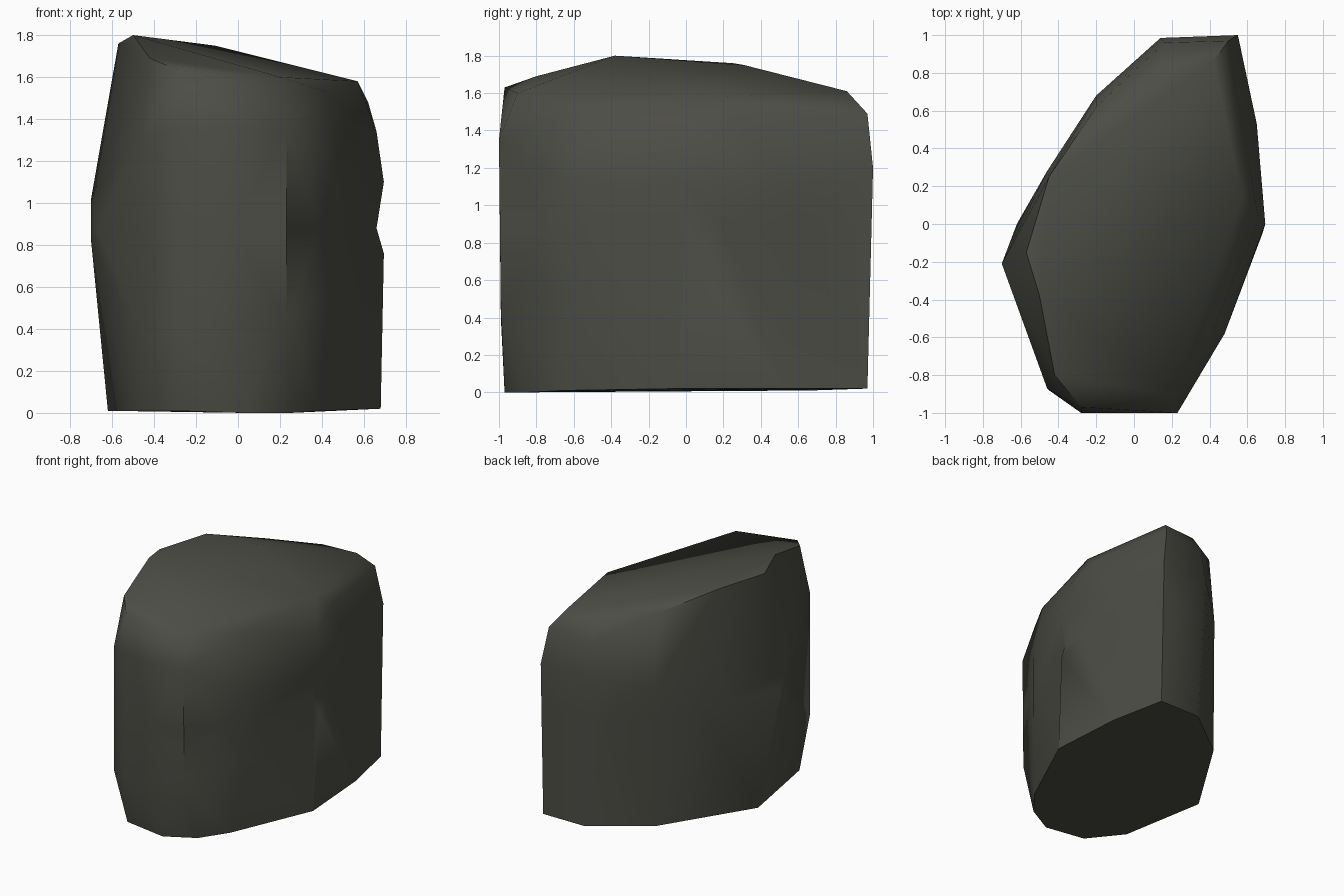
import bpy, bmesh, math

if "Cube" in bpy.data.objects:
    bpy.data.objects.remove(bpy.data.objects["Cube"])

# corner points of the boulder, from the base upwards
BASE = [(.55, .97, .02), (.2, .97, .02), (-.2, .67, .01), (-.62, 0, .01),
        (-.5, -.68, .01), (-.3, -.93, .01), (.03, -.97, 0), (.25, -.85, 0),
        (.4, -.66, .01), (.68, -.05, .02), (.64, .53, .02)]
SIDES = [(.23, -.99, .45), (-.28, -.99, .4), (-.45, -.88, .35), (.48, -.58, .6),
         (-.7, -.21, .82), (-.7, -.21, 1.02), (.695, 0, .76), (.695, 0, 1.1),
         (.55, 1, 1.2), (.14, .985, 1.2), (.23, -1, 1.35), (-.28, -1, 1.35),
         (-.46, -.87, 1.3), (.48, -.58, 1.1), (.65, .53, 1.1),
         (-.46, .28, 1.2), (-.2, .68, 1.1)]
TOP = [(.5, .97, 1.49), (.16, .96, 1.45), (.42, .86, 1.61), (.14, .84, 1.61),
       (.57, .15, 1.58), (.62, .25, 1.48), (.66, .02, 1.34), (.42, -.55, 1.53),
       (.2, -.9, 1.6), (-.28, -.97, 1.63), (-.42, -.8, 1.69), (-.5, -.38, 1.8),
       (-.57, -.15, 1.76), (-.45, .25, 1.76), (-.11, .31, 1.75), (-.2, .62, 1.65)]

# wrap the points in a faceted skin
bm = bmesh.new()
for p in BASE + SIDES + TOP:
    bm.verts.new(p)
hull = bmesh.ops.convex_hull(bm, input=bm.verts[:])
bmesh.ops.delete(bm, geom=[v for v in bm.verts if not v.link_faces], context='VERTS')

# shallow dent around the right side
cut = bmesh.ops.bisect_plane(bm, geom=bm.verts[:] + bm.edges[:] + bm.faces[:],
                             plane_co=(0, 0, .88), plane_no=(0, 0, 1))
for v in cut['geom_cut']:
    if isinstance(v, bmesh.types.BMVert) and v.co.x > .6:
        v.co.x -= .035
bmesh.ops.triangulate(bm, faces=bm.faces[:])
bmesh.ops.recalc_face_normals(bm, faces=bm.faces[:])

mesh = bpy.data.meshes.new("boulder")
bm.to_mesh(mesh)
bm.free()
rock = bpy.data.objects.new("boulder", mesh)
bpy.context.collection.objects.link(rock)

# one dark stone colour
stone = bpy.data.materials.new("dark stone")
stone.diffuse_color = (.074, .074, .061, 1)
stone.use_nodes = True
stone.node_tree.nodes["Principled BSDF"].inputs["Base Color"].default_value = stone.diffuse_color
mesh.materials.append(stone)

# soft facets, crisp base edge
bpy.context.view_layer.objects.active = rock
rock.select_set(True)
bpy.ops.object.shade_smooth_by_angle(angle=math.radians(55))
